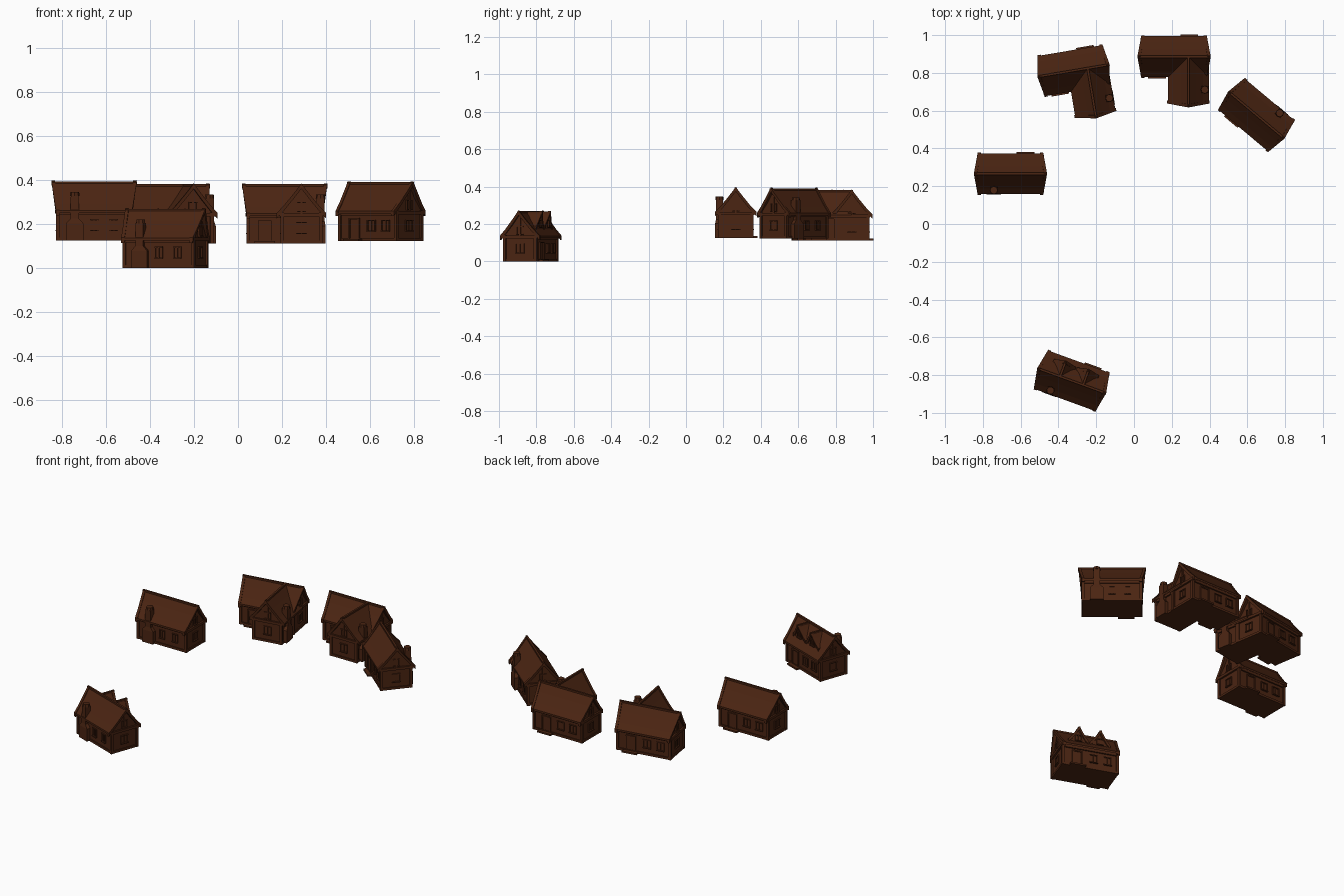
import bpy, bmesh
from math import radians
from mathutils import Matrix, Vector

if "Cube" in bpy.data.objects:
    bpy.data.objects.remove(bpy.data.objects["Cube"])

wood = bpy.data.materials.new("dark_wood")
wood.diffuse_color = (0.07, 0.018, 0.006, 1)
wood.use_nodes = True
wood.node_tree.nodes["Principled BSDF"].inputs["Base Color"].default_value = wood.diffuse_color

HW, HL = 0.087, 0.166            # wall half width and half length
# half profile of the flared roof, eave to ridge (y, z)
ROOF = [(0.108, 0.136), (0.078, 0.168), (0.038, 0.217), (0, 0.266)]


def add(name, bm, M):
    bmesh.ops.recalc_face_normals(bm, faces=bm.faces)
    me = bpy.data.meshes.new(name)
    bm.to_mesh(me)
    bm.free()
    me.materials.append(wood)
    ob = bpy.data.objects.new(name, me)
    bpy.context.collection.objects.link(ob)
    ob.matrix_world = M
    return ob


def loft(bm, rings):
    """Closed solid through rings that have equal point counts."""
    vs = [[bm.verts.new(p) for p in r] for r in rings]
    n = len(vs[0])
    for a, b in zip(vs, vs[1:]):
        for i in range(n):
            bm.faces.new((a[i], a[(i + 1) % n], b[(i + 1) % n], b[i]))
    bm.faces.new(vs[0])
    bm.faces.new(vs[-1])


def block(bm, x0, x1, y0, y1, z0, z1):
    loft(bm, [[(x0, y0, z), (x1, y0, z), (x1, y1, z), (x0, y1, z)] for z in (z0, z1)])


def blocks(name, boxes, M):
    bm = bmesh.new()
    for b in boxes:
        block(bm, *b)
    return add(name, bm, M)


def mirrored(half):
    return half + [(-y, z) for y, z in reversed(half[:-1])]


def shell(half, up, thick):
    """Outline of a roof skin: outer edge, then the inner edge back."""
    out = mirrored([(y, z + up) for y, z in half])
    inn = mirrored([(y, z + up - thick) for y, z in half])
    return out + inn[::-1]


def sweep(bm, outline, half, xa, xb):
    """Sweep an outline along x; xa and xb are (eave, ridge) end positions."""
    z0, z1 = half[0][1], half[-1][1]
    rings = []
    for e, r in (xa, xb):
        rings.append([(e + (r - e) * max(0, min(1, (z - z0) / (z1 - z0))), y, z) for y, z in outline])
    loft(bm, rings)


def roof(name, half, xa, xb, M, ends=(0, 1), t=0.012):
    bm = bmesh.new()
    sweep(bm, shell(half, 0, t), half, xa, xb)
    add(name, bm, M)
    # barge boards on the open gable ends
    bm = bmesh.new()
    wide = [(half[0][0] + 0.004, half[0][1] - 0.004)] + half[1:]
    for k in ends:
        e, r = (xa, xb)[k]
        d = 0.016 if k == 0 else -0.016
        sweep(bm, shell(wide, 0.006, t + 0.012), half, (e, r), (e + d, r + d))
    add(name + "_barge_boards", bm, M)
    # ridge beam
    return blocks(name + "_ridge", [(xa[1], xb[1], -0.006, 0.006, half[-1][1] - 0.016, half[-1][1] + 0.003)], M)


def walls(name, x0, x1, M):
    under = [(y, z - 0.009) for y, z in ROOF[1:]]
    sec = [(HW, 0), (HW, 0.145)] + under + [(-y, z) for y, z in reversed(under[:-1])] + [(-HW, 0.145), (-HW, 0)]
    bm = bmesh.new()
    loft(bm, [[(x, y, z) for y, z in sec] for x in (x0, x1)])
    add(name, bm, M)


def timbers(name, x0, x1, M):
    boxes = []
    for x in (x0, x1):                      # corner posts and gable beams
        for y in (-HW, HW):
            boxes.append((x - 0.008, x + 0.008, y - 0.008, y + 0.008, 0, 0.14))
        boxes.append((x - 0.011, x + 0.011, -HW - 0.012, HW + 0.012, 0.122, 0.138))
        boxes.append((x - 0.006, x + 0.006, -0.005, 0.005, 0.13, 0.25))
    for y in (-HW, HW):                     # wall plates and plinths
        boxes.append((x0, x1, y - 0.009, y + 0.009, 0.116, 0.132))
        boxes.append((x0, x1, y - 0.006, y + 0.006, 0, 0.014))
    for x in (x0, x1):
        boxes.append((x - 0.006, x + 0.006, -HW, HW, 0, 0.014))
    blocks(name, boxes, M)


def window(cx, cz, w=0.02, h=0.022):
    """Frame and sill boxes for a window on a wall at y = 0, facing +y."""
    f = 0.005
    return [(cx - w - f, cx - w, -0.004, 0.006, cz - h, cz + h), (cx + w, cx + w + f, -0.004, 0.006, cz - h, cz + h),
            (cx - w - f, cx + w + f, -0.004, 0.007, cz + h, cz + h + f),
            (cx - w - f, cx + w + f, -0.004, 0.010, cz - h - f, cz - h),
            (cx - 0.002, cx + 0.002, -0.004, 0.004, cz - h, cz + h)]


def door(cx):
    w, h, f = 0.024, 0.098, 0.007
    return [(cx - w, cx + w, -0.004, 0.003, 0.008, h),
            (cx - w - f, cx - w, -0.004, 0.008, 0, h), (cx + w, cx + w + f, -0.004, 0.008, 0, h),
            (cx - w - f, cx + w + f, -0.004, 0.009, h, h + f),
            (cx - 0.047, cx + 0.047, -0.004, 0.029, 0, 0.010)]


def chimney(M):
    """Wide hearth, sloped shoulder, slim stack and cap at the origin."""
    bm = bmesh.new()
    loft(bm, [[(-a, -d, z), (a, -d, z), (a, d, z), (-a, d, z)]
              for a, d, z in ((0.039, 0.023, 0), (0.039, 0.023, 0.078), (0.019, 0.019, 0.1), (0.018, 0.018, 0.205))])
    r = bmesh.ops.create_cone(bm, cap_ends=True, segments=8, radius1=0.022, radius2=0.02, depth=0.018)
    bmesh.ops.translate(bm, verts=r["verts"], vec=(0, 0, 0.212))
    add("chimney", bm, M)


def face(M, x, y, turn):
    return M @ Matrix.Translation((x, y, 0)) @ Matrix.Rotation(radians(turn), 4, 'Z')


def house(x, y, z, turn, wing=False, dormers=False):
    M = Matrix.Translation((x, y, z)) @ Matrix.Rotation(radians(turn), 4, 'Z')
    walls("walls", -HL, HL, M)
    timbers("timbers", -HL, HL, M)
    roof("roof", ROOF, (-0.173, -0.194), (0.173, 0.194), M)
    blocks("door_side", door(0.08) + window(-0.02, 0.07) + window(-0.105, 0.07), face(M, 0, HW, 0))
    blocks("left_gable_window", window(0, 0.07) + window(0, 0.165, 0.015, 0.018), face(M, -HL, 0, 90))
    blocks("right_gable_window", window(0, 0.07) + window(0, 0.165, 0.015, 0.018), face(M, HL, 0, -90))
    if wing:
        W = face(M, 0.076, 0, -90)
        walls("wing_walls", 0.02, 0.24, W)
        timbers("wing_timbers", 0.08, 0.24, W)
        roof("wing_roof", ROOF, (0.0, 0.0), (0.248, 0.269), W, ends=(1,))
        blocks("wing_window", window(0, 0.07) + window(0, 0.165, 0.015, 0.018), face(W, 0.24, 0, -90))
        blocks("wing_side_window", window(0, 0.07), face(W, 0.165, -HW, 180))
        blocks("side_door", door(0.09), face(M, 0, -HW, 180))
        chimney(face(W, 0.175, HW - 0.004 + 0.004, 0))
    else:
        blocks("rear_windows", window(-0.09, 0.07, 0.014) + window(0.0, 0.07, 0.014), face(M, 0, -HW, 180))
        chimney(face(M, -0.088, -HW, 0))
    if dormers:
        half = [(0.058, 0.186), (0.04, 0.205), (0.019, 0.235), (0, 0.264)]
        for dx in (-0.065, 0.065):
            D = face(M, dx, 0, 90)
            roof("dormer_roof", half, (0.0, 0.0), (0.076, 0.09), D, ends=(1,), t=0.009)
            bm = bmesh.new()
            sec = [(0.044, 0.15), (0.044, 0.19), (0, 0.256), (-0.044, 0.19), (-0.044, 0.15)]
            loft(bm, [[(px, py, pz) for py, pz in sec] for px in (0.015, 0.07)])
            add("dormer_walls", bm, D)
            blocks("dormer_window", window(0, 0.2, 0.015, 0.016), face(D, 0.07, 0, -90))


house(-0.654, 0.266, 0.125, 0)
house(-0.32, 0.812, 0.112, 9.6, wing=True)
house(0.212, 0.886, 0.112, 0, wing=True)
house(0.648, 0.577, 0.122, 140)
house(-0.33, -0.83, 0.0, -20, dormers=True)
